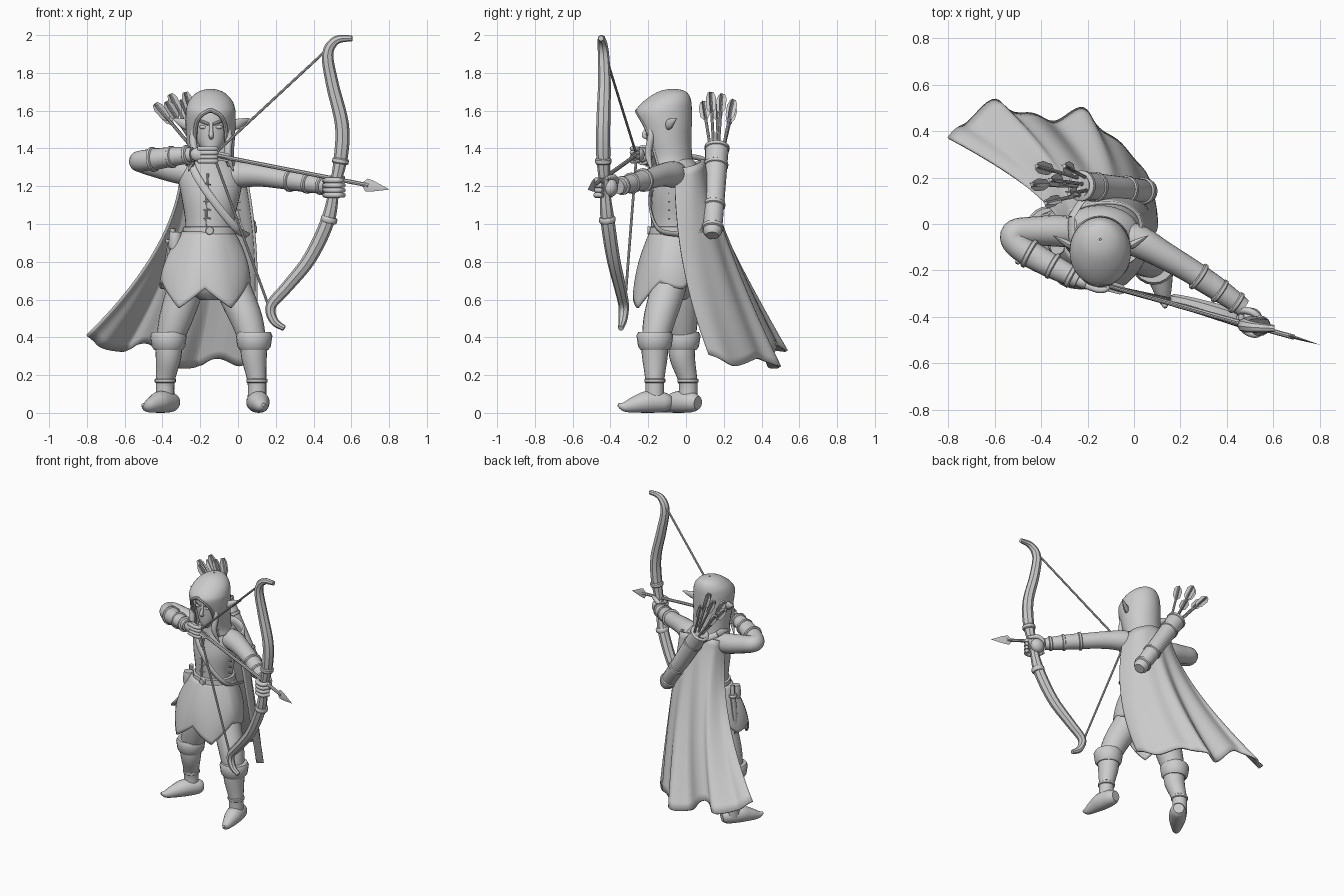
import bpy, bmesh, math
from mathutils import Vector as V

def spline(P, n=5):
    # Catmull-Rom through tuples of any length
    out = []
    for i in range(len(P) - 1):
        a, b, c, d = P[max(i-1, 0)], P[i], P[i+1], P[min(i+2, len(P)-1)]
        for k in range(n):
            t = k / n
            out.append(tuple(.5*(2*q + (r-p)*t + (2*p-5*q+4*r-s)*t*t + (3*q-p-3*r+s)*t**3)
                             for p, q, r, s in zip(a, b, c, d)))
    return out + [tuple(P[-1])]

def skin(name, rings, loop=True, cap=True, thick=0, angle=40):
    bm = bmesh.new()
    R = [[bm.verts.new(p) for p in r] for r in rings]
    n = len(R[0])
    for a, b in zip(R, R[1:]):
        for i in range(n if loop else n - 1):
            j = (i + 1) % n
            bm.faces.new((a[i], a[j], b[j], b[i]))
    if cap:
        bm.faces.new(R[0])
        bm.faces.new(R[-1])
    bmesh.ops.remove_doubles(bm, verts=bm.verts, dist=.00005)
    bmesh.ops.recalc_face_normals(bm, faces=bm.faces)
    me = bpy.data.meshes.new(name)
    bm.to_mesh(me)
    bm.free()
    ob = bpy.data.objects.new(name, me)
    bpy.context.collection.objects.link(ob)
    if thick:
        m = ob.modifiers.new("thickness", 'SOLIDIFY')
        m.thickness, m.offset = thick, 0
    bpy.ops.object.select_all(action='DESELECT')
    ob.select_set(True)
    bpy.context.view_layer.objects.active = ob
    bpy.ops.object.shade_smooth_by_angle(angle=math.radians(angle))
    return ob

def tube(name, P, seg=16, flat=1, up=None, n=5):
    # sweep along (x, y, z, radius) points
    S = spline(P, n) if n > 1 else P
    pts = [V(p[:3]) for p in S]
    d = (pts[-1] - pts[0]).normalized()
    up = V(up) if up else (V((0, -1, 0)) if abs(d.z) > .75 else V((0, 0, 1)))
    rings = []
    for i, p in enumerate(pts):
        t = (pts[min(i+1, len(pts)-1)] - pts[max(i-1, 0)]).normalized()
        u = up.cross(t).normalized()
        v = t.cross(u)
        r = max(S[i][3], .001)
        rings.append([p + r*(flat*math.cos(a)*u + math.sin(a)*v)
                      for a in (2*math.pi*k/seg for k in range(seg))])
    return skin(name, rings)

def band(name, p, q, r, r2=None):
    # short rounded cuff between two points
    p, q, r2 = V(p), V(q), r2 or r
    return tube(name, [(*p.lerp(q, f), s*(r + (r2-r)*f))
                       for f, s in ((0, .88), (.2, 1), (.8, 1), (1, .88))], 20, n=1)

def stack(name, rows, seg=32, n=4):
    # elliptical sections (z, cx, cy, rx, ry)
    return skin(name, [[(cx + rx*math.sin(2*math.pi*k/seg), cy - ry*math.cos(2*math.pi*k/seg), z)
                for k in range(seg)] for z, cx, cy, rx, ry in spline(rows, n)])

def ball(name, c, r):
    return stack(name, [(c[2] - r[2]*math.cos(math.pi*k/10), c[0], c[1],
                 r[0]*max(math.sin(math.pi*k/10), .02), r[1]*max(math.sin(math.pi*k/10), .02)) for k in range(11)], 20, 1)

# torso, belt and buckle
stack("torso", [(.86, -.15, -.06, .14, .12), (1, -.15, -.06, .128, .118), (1.15, -.145, -.055, .155, .125),
                (1.26, -.145, -.04, .17, .12), (1.33, -.14, -.05, .12, .1), (1.38, -.14, -.08, .07, .07)])
stack("belt", [(.945, -.15, -.06, .135, .125), (.95, -.15, -.06, .145, .135), (.985, -.15, -.06, .142, .132), (.99, -.15, -.06, .13, .12)], n=1)
band("buckle", (-.15, -.18, .967), (-.15, -.205, .967), .022)
tube("tunic_seam", [(-.17, -.178, .99, .006), (-.165, -.182, 1.15, .006), (-.16, -.168, 1.27, .006)], 8)
for k in range(5):
    z = 1.03 + .045*k
    tube("lace", [(-.185, -.178, z, .004), (-.165, -.184, z+.006, .004), (-.145, -.178, z, .004)], 6)
    band("side_stud", (-.01, -.09, z), (.013, -.092, z), .005)

# tunic skirt with two long pointed front panels and shorter sides
skirt = []
for i in range(15):
    s = i / 14
    row = []
    for k in range(90):
        a = 2*math.pi*k/90
        point = 1 - abs((k/18) % 1 * 2 - 1)
        front = .5 + .5*math.cos(a)
        z = .96 - s*(.2 + .1*front + point*(.04 + .08*front))
        f = math.sin(s*math.pi/2)**.9
        row.append((-.16 - .015*s + (.135 + .1*f)*math.sin(a),
                    -.06 - .02*s - (.125 + .065*f + .03*s*point*front)*math.cos(a), z))
    skirt.append(row)
skin("tunic_skirt", skirt, cap=False, thick=.012)
stack("hips", [(.6, -.15, -.06, .05, .06), (.68, -.15, -.06, .15, .12), (.88, -.15, -.06, .14, .12)])

# legs, boots, pointed shoes
legs = ((1, [(-.07, -.06, .8, .09), (-.015, -.1, .64, .092), (.045, -.14, .5, .085), (.08, -.165, .38, .07)],
         (.085, -.165), (.1, -.165), (.095, -.115), (.135, -.36)),
        (-1, [(-.24, -.04, .8, .09), (-.285, -.03, .64, .095), (-.33, -.025, .5, .088), (-.365, -.02, .38, .07)],
         (-.368, -.02), (-.385, .01), (-.355, .035), (-.505, -.17)))
for side, thigh, k, an, heel, toe in legs:
    tube("leg", thigh, 20)
    tube("boot", [(*k, .4, .075), (*k, .3, .068), (*an, .17, .05), (*an, .06, .05)], 20)
    band("boot_cuff", (*k, .43), (*k, .335), .1, .086)
    band("ankle_strap", (*an, .185), (*an, .16), .056)
    h, t = V((*heel, 0)), V((*toe, 0))
    tube("shoe", [(*(h.lerp(t, f) + V((0, 0, z))), r) for f, z, r in
         ((-.14, .055, .035), (0, .058, .052), (.35, .06, .058), (.6, .048, .046), (.85, .035, .027), (1, .045, .008))], 20)

# head and face, set back under the hood
stack("head", [(1.36, -.142, -.165, .02, .022), (1.39, -.142, -.15, .045, .055), (1.45, -.143, -.125, .08, .085),
               (1.54, -.145, -.11, .1, .1), (1.62, -.145, -.1, .085, .09), (1.66, -.145, -.09, .03, .03)])
tube("nose", [(-.142, -.202, 1.54, .01), (-.142, -.212, 1.5, .01), (-.142, -.222, 1.47, .013), (-.142, -.198, 1.458, .011)], 10)
tube("mouth", [(-.165, -.19, 1.42, .003), (-.142, -.203, 1.42, .006), (-.119, -.19, 1.42, .003)], 8)
for s in (-1, 1):
    x = -.143
    ball("eye", (x + s*.04, -.196, 1.515), (.022, .014, .011))
    tube("brow", [(x + s*.012, -.211, 1.53, .008), (x + s*.05, -.2, 1.545, .008), (x + s*.08, -.175, 1.547, .005)], 8)
    tube("pointed_ear", [(x + s*.1, -.1, 1.52, .02), (x + s*.135, -.09, 1.53, .028), (x + s*.17, -.07, 1.545, .018),
                         (x + s*.205, -.05, 1.56, .002)], 12, flat=.6)
    tube("hair_lock", [(x + s*.07, -.18, 1.57, .012), (x + s*.095, -.185, 1.47, .018), (x + s*.09, -.2, 1.37, .018),
                       (x + s*.12, -.18, 1.28, .003)], 10)

# hood, open around the face: (z, cy, rx, ry, half opening angle)
hood = []
for z, cy, rx, ry, o in spline([(1.31, -.08, .125, .11, .95), (1.36, -.085, .115, .11, .85), (1.45, -.1, .12, .12, .78), (1.53, -.112, .124, .135, .66),
        (1.58, -.118, .124, .142, .4), (1.61, -.115, .122, .138, 0), (1.65, -.097, .108, .117, 0), (1.685, -.078, .077, .085, 0),
        (1.703, -.07, .042, .05, 0), (1.71, -.068, .004, .004, 0)], 4):
    o = 0 if z > 1.609 else max(o, .02)
    hood.append([(-.145 + rx*math.sin(a), cy - ry*math.cos(a), z) for a in
                 (o + (2*math.pi - 2*o)*k/40 for k in range(41))])
skin("hood", hood, loop=False, cap=False, thick=.016, angle=60)
rim = [r[0] + (.012,) for r in hood[:20]] + [r[-1] + (.012,) for r in hood[:20]][::-1]
tube("hood_rim", rim, 8, n=1, up=(0, -1, 0))

# cape, blown back and to the side
top = [(-.30, -.03, 1.29), (-.29, .01, 1.31), (-.27, .05, 1.33), (-.22, .075, 1.34), (-.15, .09, 1.345),
       (-.09, .09, 1.345), (-.03, .075, 1.33), (.02, .03, 1.31), (.035, -.06, 1.29)]
low = [(-.80, .37, .41), (-.72, .44, .35), (-.6, .525, .33), (-.48, .47, .37), (-.34, .45, .25),
       (-.21, .485, .25), (-.11, .37, .29), (.02, .27, .25), (.07, .12, .31)]
T, L = spline(top, 8), spline(low, 8)
cape = []
for i in range(25):
    s, row = i / 24, []
    for k, (p, q) in enumerate(zip(T, L)):
        t = k / (len(T) - 1)
        fx, fy = s**1.8, s**(1.2 + .9*t**4)
        fold = .012*s*math.sin(t*11*math.pi)
        row.append((p[0] + (q[0]-p[0])*fx + .2*s*(1-s)*t**2 + fold*.5,
                    p[1] + (q[1]-p[1])*fy + fold, p[2] + (q[2]-p[2])*s))
    cape.append(row)
skin("cape", cape, loop=False, cap=False, thick=.014, angle=60)

# bow arm, drawing arm, bracers
tube("bow_arm", [(-.06, -.05, 1.26, .068), (.02, -.075, 1.265, .07), (.12, -.13, 1.26, .06), (.24, -.2, 1.24, .053),
                 (.36, -.28, 1.22, .05), (.47, -.36, 1.2, .04)], 20)
tube("draw_arm", [(-.22, -.04, 1.265, .065), (-.32, -.03, 1.285, .068), (-.43, -.03, 1.31, .062), (-.51, -.035, 1.33, .056),
                  (-.515, -.075, 1.335, .056), (-.45, -.13, 1.345, .055), (-.34, -.19, 1.36, .05), (-.24, -.24, 1.37, .038)], 20)
for name, a, b, f in (("bow_bracer", (.27, -.22, 1.236), (.45, -.345, 1.204), .056), ("draw_bracer", (-.46, -.122, 1.343), (-.26, -.23, 1.368), .059)):
    a, b = V(a), V(b)
    tube(name, [(*a, f), (*b, f - .015)], 20, n=1)
    for k in (0, .5, .9):
        band(name + "_ring", a.lerp(b, k), a.lerp(b, k + .1), f + .007 - .014*k)

# hands with fingers
ball("bow_hand", (.5, -.4, 1.195), (.05, .04, .05))
ball("draw_hand", (-.2, -.25, 1.37), (.055, .032, .04))
for k in range(4):
    z = 1.155 + .026*k
    tube("grip_finger", [(.46, -.39, z, .014), (.475, -.455, z, .015), (.53, -.475, z, .015), (.56, -.44, z, .012)], 10)
    z = 1.335 + .022*k
    tube("draw_finger", [(-.21, -.265, z, .013), (-.15, -.285, z, .013), (-.115, -.275, z, .012), (-.14, -.25, z, .01)], 10)
tube("grip_thumb", [(.46, -.37, 1.22, .016), (.51, -.38, 1.25, .015), (.56, -.42, 1.245, .011)], 10)

# recurve bow with grip bands and string
tube("bow", [(.605, -.45, 1.985, .015), (.52, -.445, 1.975, .023), (.475, -.437, 1.9, .03), (.50, -.432, 1.74, .034),
             (.55, -.438, 1.53, .037), (.545, -.438, 1.36, .037), (.51, -.43, 1.19, .028), (.475, -.415, 1.02, .037),
             (.38, -.385, .82, .036), (.26, -.35, .67, .032), (.175, -.33, .57, .028), (.19, -.335, .49, .023), (.245, -.345, .45, .015)], 8, up=(0, -1, 0))
for a, b in (((.545, -.438, 1.35), (.54, -.438, 1.32)), ((.486, -.418, 1.04), (.478, -.415, 1.01))):
    band("bow_band", a, b, .044)
nock = (-.13, -.262, 1.368, .007)
tube("string_upper", [(.46, -.432, 1.915, .007), nock], 8, n=1)
tube("string_lower", [(.165, -.325, .56, .007), nock], 8, n=1)

def arrow(name, a, b, r=.01, size=.025):
    # shaft ending at the nock b, with crossed feathers
    a, b = V(a), V(b)
    d = (b - a).normalized()
    tube(name + "_shaft", [(*a, r), (*b, r)], 8, n=1)
    side = d.cross(V((.3, 1, .2))).normalized()
    for u in (side, d.cross(side)):
        tube(name + "_feather", [(*(b - d*l), w*size) for l, w in ((.12, .2), (.09, 1), (.03, 1.1), (.0, .6))], 4, flat=.12, up=u, n=1)

# nocked arrow and head
arrow("nocked_arrow", (.69, -.488, 1.207), (-.14, -.259, 1.37), .011, size=.022)
tube("arrowhead", [(.66, -.48, 1.213, .01), (.68, -.485, 1.209, .034), (.71, -.494, 1.203, .03), (.8, -.52, 1.185, .001)], 4, flat=.2, n=1)

# quiver, bands, spare arrows, strap
A, B = V((.065, .14, .95)), V((-.235, .165, 1.42))
tube("quiver", [(*A.lerp(B, f), r) for f, r in ((-.02, .035), (.02, .05), (.5, .056), (.98, .062), (1, .05), (.97, .046))], 20, n=1)
for f in (.05, .3, .75, .94):
    band("quiver_band", A.lerp(B, f), A.lerp(B, f + .05), .057 + .01*f)
for p in ((-.42, .25, 1.62), (-.36, .19, 1.69), (-.28, .13, 1.7), (-.44, .17, 1.64), (-.3, .25, 1.66), (-.38, .09, 1.65)):
    arrow("spare_arrow", A.lerp(B, .8) + (V(p) - B)*V((.1, .3, .1)), p, .008, size=.026)
tube("quiver_strap", [(-.27, .03, 1.36, .02), (-.26, -.1, 1.345, .02), (-.21, -.172, 1.24, .02), (-.11, -.19, 1.1, .02), (-.01, -.15, .98, .02),
                      (.03, -.06, .95, .02), (.04, .08, .96, .02), (-.08, .12, 1.15, .02), (-.2, .12, 1.32, .02), (-.27, .03, 1.36, .02)], 8, flat=.4, up=(.75, 0, .66))

# hip pouch and dagger
band("pouch", (-.33, -.1, .96), (-.335, -.1, .87), .034)
tube("dagger_sheath", [(-.36, -.03, .9, .026), (-.385, -.02, .75, .022), (-.39, -.01, .65, .003)], 10, flat=.5)
tube("dagger_handle", [(-.355, -.035, .89, .013), (-.345, -.045, .98, .015)], 10)
band("dagger_guard", (-.357, -.035, .9), (-.355, -.036, .92), .028)

# rest the figure on the floor
zmin = min(v.co.z for o in bpy.data.objects for v in o.data.vertices)
for o in bpy.data.objects:
    o.location.z -= zmin
